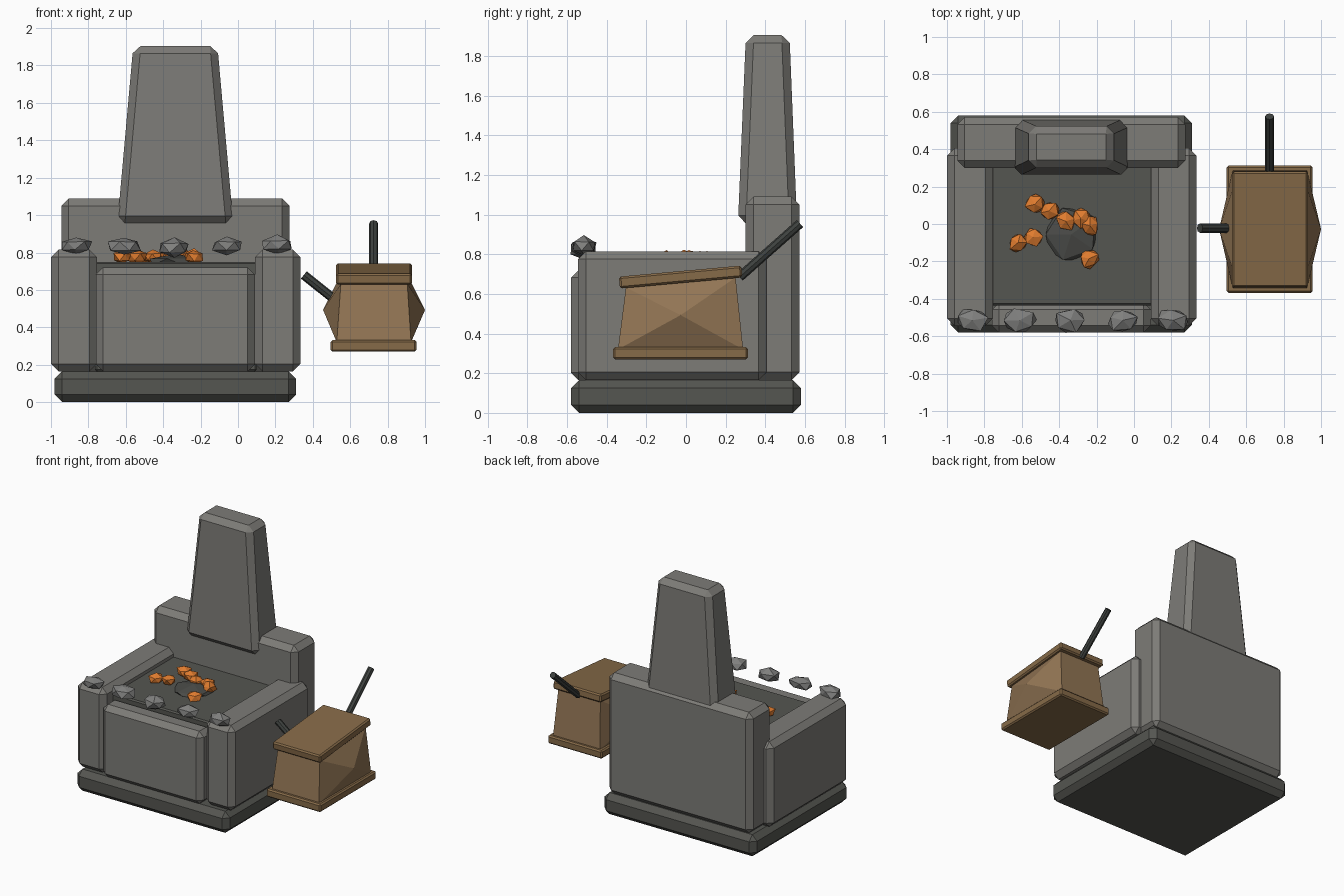
import bpy, bmesh, math, random
from mathutils import Vector, Matrix

if "Cube" in bpy.data.objects:
    bpy.data.objects.remove(bpy.data.objects["Cube"])

random.seed(4)


def mat(name, r, g, b):
    m = bpy.data.materials.new(name)
    m.diffuse_color = (r, g, b, 1)
    m.use_nodes = True
    m.node_tree.nodes["Principled BSDF"].inputs["Base Color"].default_value = m.diffuse_color
    return m


STONE = mat("grey stone", 0.205, 0.200, 0.185)
DARK = mat("dark stone", 0.090, 0.092, 0.082)
ROCK = mat("loose rock grey", 0.215, 0.215, 0.210)
ASH = mat("ash grey", 0.068, 0.070, 0.064)
IRON = mat("dark iron", 0.048, 0.054, 0.050)
WOOD = mat("brown wood", 0.240, 0.145, 0.065)
LEATHER = mat("tan leather", 0.290, 0.180, 0.090)
EMBER = mat("ember orange", 0.740, 0.200, 0.028)


def finish(bm, name, material, bevel=0):
    bmesh.ops.recalc_face_normals(bm, faces=bm.faces)
    me = bpy.data.meshes.new(name)
    bm.to_mesh(me)
    bm.free()
    me.materials.append(material)
    ob = bpy.data.objects.new(name, me)
    bpy.context.collection.objects.link(ob)
    if bevel:
        mod = ob.modifiers.new("chamfer", 'BEVEL')
        mod.width = bevel
        mod.segments = 1
        mod.limit_method = 'ANGLE'
        mod.angle_limit = math.radians(30)
    return ob


def block(lo_x, lo_y, z0, z1, hi_x=None, hi_y=None):
    """Box whose bottom spans lo_x, lo_y and whose top spans hi_x, hi_y."""
    bm = bmesh.new()
    bmesh.ops.create_cube(bm, size=1)
    for v in bm.verts:
        top = v.co.z > 0
        xs = hi_x if top and hi_x else lo_x
        ys = hi_y if top and hi_y else lo_y
        v.co = (xs[v.co.x > 0], ys[v.co.y > 0], z1 if top else z0)
    return bm


def rod(name, a, b, r):
    a, b = Vector(a), Vector(b)
    bm = bmesh.new()
    bmesh.ops.create_cone(bm, cap_ends=True, segments=8, radius1=r, radius2=r, depth=(b - a).length)
    bm.transform(Matrix.Translation((a + b) / 2) @ (b - a).to_track_quat('Z', 'Y').to_matrix().to_4x4())
    return finish(bm, name, IRON)


def lump(name, centre, size, material, jitter=0.16):
    bm = bmesh.new()
    bmesh.ops.create_icosphere(bm, subdivisions=1, radius=1)
    bm.transform(Matrix.Rotation(random.uniform(0, 6.28), 4, 'Z'))
    for v in bm.verts:
        v.co *= 1 + random.uniform(-jitter, jitter)
        v.co = Vector(c + s * p for c, s, p in zip(centre, size, v.co))
    return finish(bm, name, material)


# masonry of the hearth
finish(block((-0.98, 0.31), (-0.58, 0.58), 0, 0.165), "base_slab", DARK, 0.04)
for side, xs in (("left", (-1.0, -0.755)), ("right", (0.09, 0.333))):
    finish(block(xs, (-0.545, 0.405), 0.165, 0.815), side + "_wall", STONE, 0.04)
finish(block((-0.76, 0.09), (-0.58, -0.42), 0.165, 0.72), "front_panel", STONE, 0.038)
finish(block((-0.945, 0.275), (0.30, 0.572), 0.165, 1.09), "back_wall", STONE, 0.04)
finish(block((-0.765, 0.10), (-0.435, 0.33), 0.165, 0.75), "fire_bed", DARK, 0.01)

# tapered chimney
finish(block((-0.645, -0.025), (0.262, 0.56), 0.955, 1.905,
             (-0.56, -0.11), (0.302, 0.522)), "chimney", STONE, 0.04)

# loose rocks along the front edge
for i, (x, z) in enumerate([(-0.865, 0.835), (-0.61, 0.835), (-0.34, 0.825), (-0.06, 0.835), (0.21, 0.84)]):
    lump(f"rim_rock_{i + 1}", (x, -0.515, z), (0.09, 0.068, 0.05), ROCK)

# ash heap and glowing coals
lump("ash_heap", (-0.335, -0.055, 0.75), (0.165, 0.16, 0.04), ASH, 0.08)
coals = [(-0.53, 0.105), (-0.455, 0.07), (-0.62, -0.10), (-0.54, -0.07),
         (-0.365, 0.015), (-0.285, 0.03), (-0.235, -0.01), (-0.24, -0.185)]
for i, (x, y) in enumerate(coals):
    lump(f"coal_{i + 1}", (x, y, 0.775), (0.055, 0.055, 0.042), EMBER)

# bellows boards: flat lower one, tilted upper one
finish(block((0.495, 0.955), (-0.368, 0.312), 0.27, 0.332), "bellows_lower_board", WOOD, 0.01)
bm = block((-0.2025, 0.2025), (-0.31, 0.31), -0.03, 0.03)
bm.transform(Matrix.Translation((0.7275, -0.027, 0.685)) @ Matrix.Rotation(0.09, 4, 'X'))
finish(bm, "bellows_upper_board", WOOD, 0.01)

# bellows bag: tapered block whose two sides bulge to a point
bm = block((0.528, 0.925), (-0.343, 0.288), 0.32, 0.66, (0.55, 0.905), (-0.303, 0.25))
for v in bm.verts:
    if v.co.z > 0.5:
        v.co.z += 0.09 * v.co.y
sides = [f for f in bm.faces if abs(f.normal.x) > 0.8]
for v in bmesh.ops.poke(bm, faces=sides)["verts"]:
    v.co = (1.0 if v.co.x > 0.7275 else 0.455, -0.027, 0.493)
finish(bm, "bellows_bag", LEATHER)

# iron nozzle and lever
rod("bellows_nozzle", (0.352, -0.022, 0.68), (0.54, -0.022, 0.53), 0.025)
rod("bellows_handle", (0.725, 0.27, 0.685), (0.725, 0.575, 0.955), 0.024)
